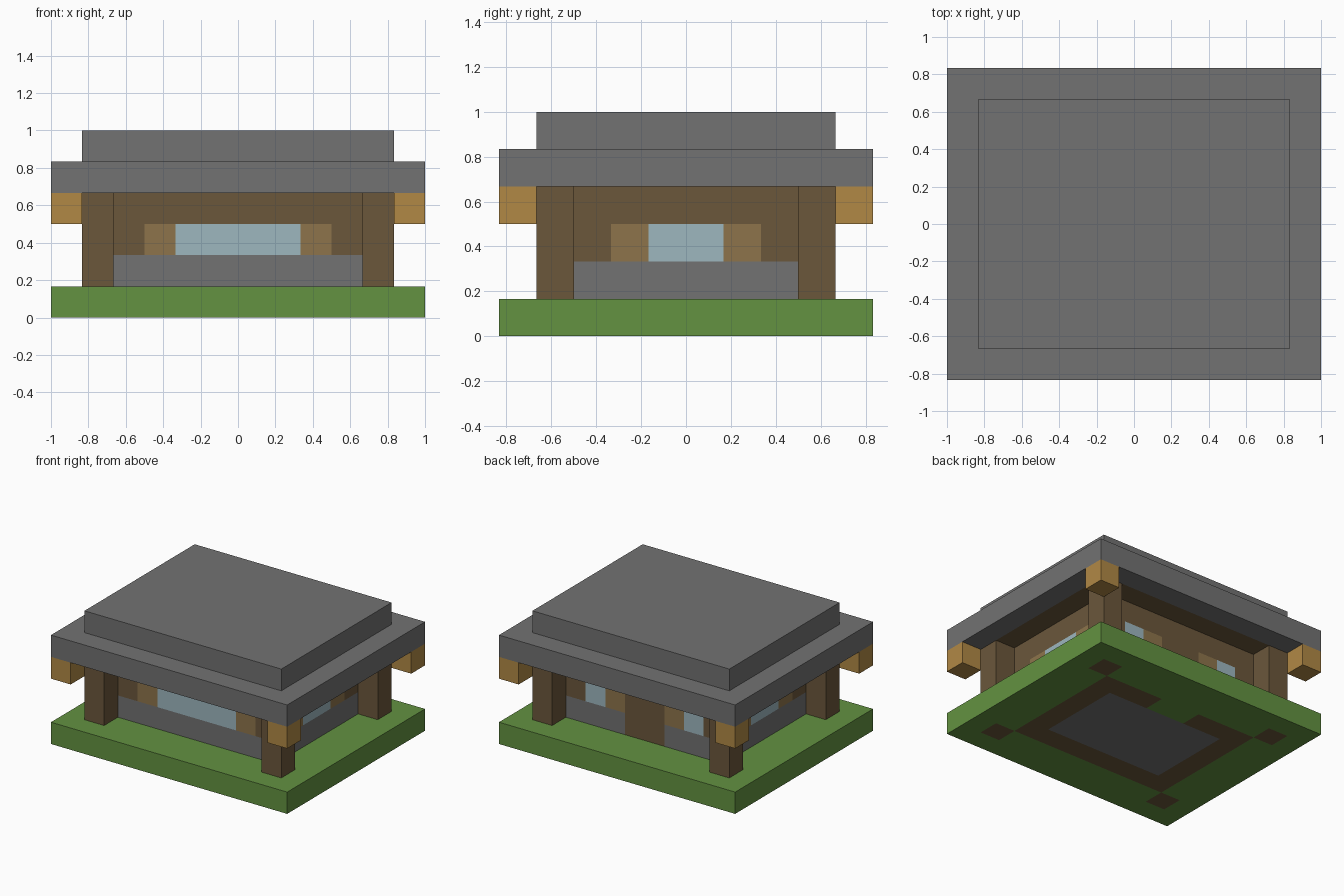
import bpy, bmesh
from mathutils import Vector

if "Cube" in bpy.data.objects:
    bpy.data.objects.remove(bpy.data.objects["Cube"])

U = 1 / 6  # one building block


def material(name, r, g, b):
    linear = [((c / 255 + 0.055) / 1.055) ** 2.4 for c in (r, g, b)] + [1]
    m = bpy.data.materials.new(name)
    m.use_nodes = True
    m.diffuse_color = linear
    m.node_tree.nodes["Principled BSDF"].inputs["Base Color"].default_value = linear
    return m


STONE, GRASS, WOOD, LAMP, FRAME, GLASS = range(6)
MATERIALS = [
    material("stone grey", 114, 114, 114),
    material("grass green", 99, 146, 65),
    material("dark wood", 107, 87, 59),
    material("golden wood", 177, 137, 69),
    material("window frame tan", 141, 116, 75),
    material("pale glass blue", 157, 183, 191),
]


def block(name, lo, hi, colour, cuts=((), (), ()), rule=None):
    """Box from lo to hi in blocks, cut along each axis and coloured by a rule."""
    lo, hi = Vector(lo), Vector(hi)
    bm = bmesh.new()
    bmesh.ops.create_cube(bm, size=1)
    for v in bm.verts:
        v.co = (lo + hi) / 2 + v.co * (hi - lo)
    for axis, places in enumerate(cuts):
        normal = Vector((0, 0, 0))
        normal[axis] = 1
        for p in places:
            bmesh.ops.bisect_plane(bm, geom=bm.verts[:] + bm.edges[:] + bm.faces[:],
                                   plane_co=normal * p, plane_no=normal)
    bm.normal_update()
    for f in bm.faces:
        f.material_index = rule(f.calc_center_median(), f.normal) if rule else colour
    bmesh.ops.scale(bm, vec=(U, U, U), verts=bm.verts)
    mesh = bpy.data.meshes.new(name)
    bm.to_mesh(mesh)
    bm.free()
    for m in MATERIALS:
        mesh.materials.append(m)
    obj = bpy.data.objects.new(name, mesh)
    bpy.context.collection.objects.link(obj)
    return obj


# Grass base, with the floor plan showing underneath
def base_rule(c, n):
    if n.z > -0.5:
        return GRASS
    x, y = abs(c.x), abs(c.y)
    if x < 3 and y < 2:
        return STONE
    if 4 < x < 5 and 3 < y < 4:
        return WOOD
    doorway = x < 1 and c.y > 2
    return WOOD if x < 4 and y < 3 and not doorway else GRASS


base_cuts = ((-5, -4, -3, -1, 1, 3, 4, 5), (-4, -3, -2, 2, 3, 4), ())
block("grass_base", (-6, -5, 0), (6, 5, 1), GRASS, base_cuts, base_rule)


# Walls: stone footing, band of windows, timber above, door at the back
def wall_rule(c, n):
    x, y = abs(c.x), abs(c.y)
    if abs(n.z) > 0.5 or c.z > 3:
        return WOOD
    back = n.y > 0.5
    if back and x < 1:
        return WOOD
    if c.z < 2:
        return STONE
    if back:
        return FRAME if x < 2 else GLASS if x < 3 else WOOD
    across, glass = (y, 1) if abs(n.x) > 0.5 else (x, 2)
    if across < glass:
        return GLASS
    return FRAME if across < glass + 1 else WOOD


wall_cuts = ((-3, -2, -1, 1, 2, 3), (-2, -1, 1, 2), (2, 3))
block("walls", (-4, -3, 1), (4, 3, 4), WOOD, wall_cuts, wall_rule)

# Corner posts and the golden blocks hanging under the roof corners
for side, sx in (("left", 1), ("right", -1)):
    for end, sy in (("front", -1), ("back", 1)):
        for part, x, y, z, colour in (("post", 4.5, 3.5, 1, WOOD),
                                      ("corner_bracket", 5.5, 4.5, 3, LAMP)):
            x, y = x * sx, y * sy
            block(f"{end}_{side}_{part}", (x - 0.5, y - 0.5, z),
                  (x + 0.5, y + 0.5, 4), colour)


# Stepped roof with a timber ceiling inside the stone eaves
def eaves_rule(c, n):
    return WOOD if n.z < -0.5 and abs(c.x) < 5 and abs(c.y) < 4 else STONE


block("lower_roof", (-6, -5, 4), (6, 5, 5), STONE, ((-5, 5), (-4, 4), ()), eaves_rule)
block("upper_roof", (-5, -4, 5), (5, 4, 6), STONE)
